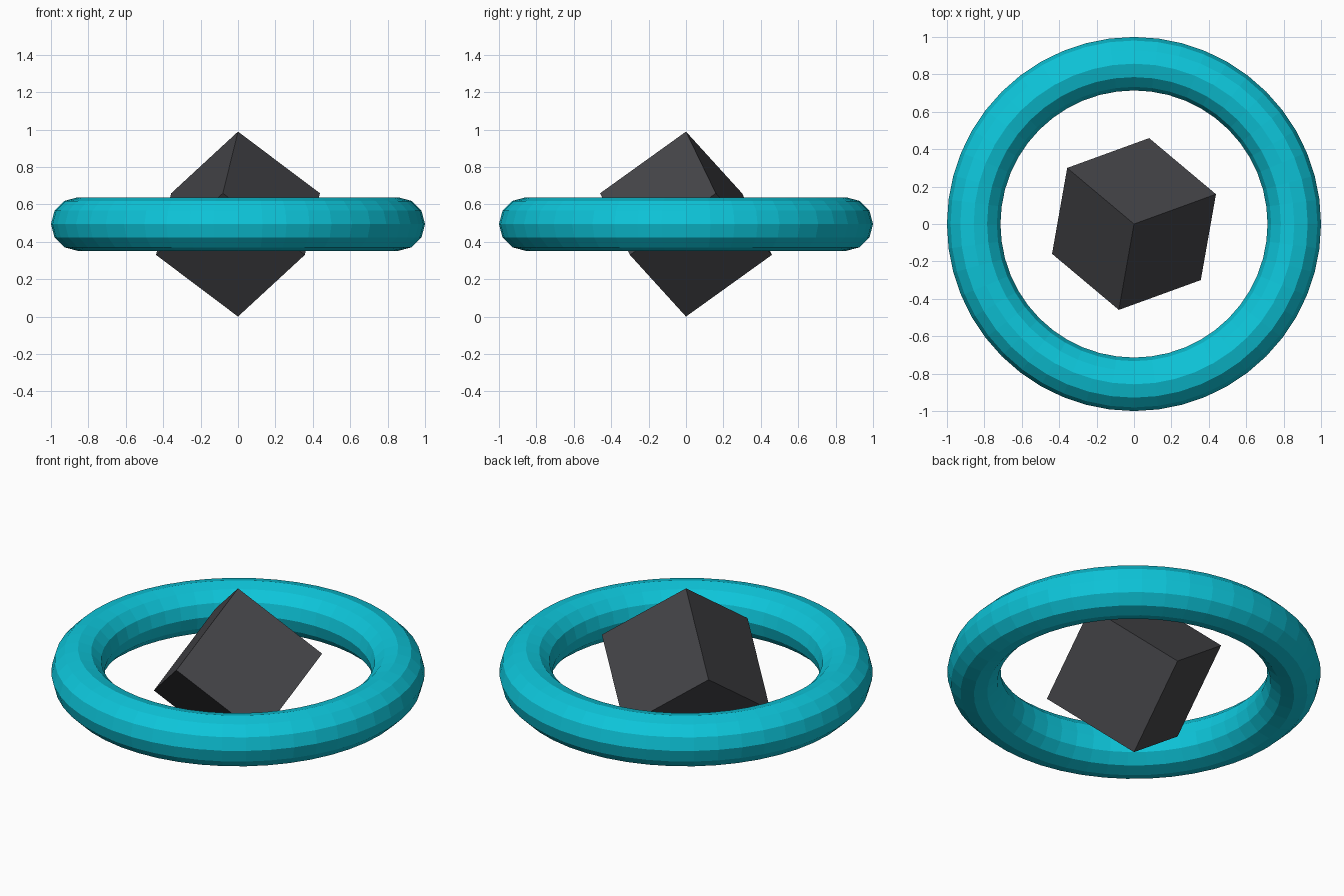
import bpy
import math
from mathutils import Matrix, Vector

if "Cube" in bpy.data.objects:
    bpy.data.objects.remove(bpy.data.objects["Cube"])

SIDE = 0.571                          # cube edge length
MID = SIDE * math.sqrt(3) / 2         # cube balances on one corner


def material(name, colour):
    mat = bpy.data.materials.new(name)
    mat.diffuse_color = (*colour, 1.0)
    mat.use_nodes = True
    mat.node_tree.nodes["Principled BSDF"].inputs["Base Color"].default_value = mat.diffuse_color
    return mat


# Flat-shaded ring around the middle
bpy.ops.mesh.primitive_torus_add(major_segments=48, minor_segments=12,
                                 major_radius=0.857, minor_radius=0.143,
                                 location=(0, 0, MID))
ring = bpy.context.object
ring.name = "ring"
ring.data.materials.append(material("turquoise", (0.004, 0.56, 0.70)))

# Cube standing on its corner: its three edge directions rise evenly about z
axes = []
for degrees in (80, 200, 320):
    a = math.radians(degrees)
    flat = math.sqrt(2 / 3)
    axes.append(Vector((flat * math.cos(a), flat * math.sin(a), math.sqrt(1 / 3))))
turn = Matrix(axes).transposed().to_4x4()

bpy.ops.mesh.primitive_cube_add(size=SIDE)
cube = bpy.context.object
cube.name = "tilted_cube"
cube.matrix_world = Matrix.Translation((0, 0, MID)) @ turn
cube.data.materials.append(material("charcoal", (0.06, 0.06, 0.067)))
